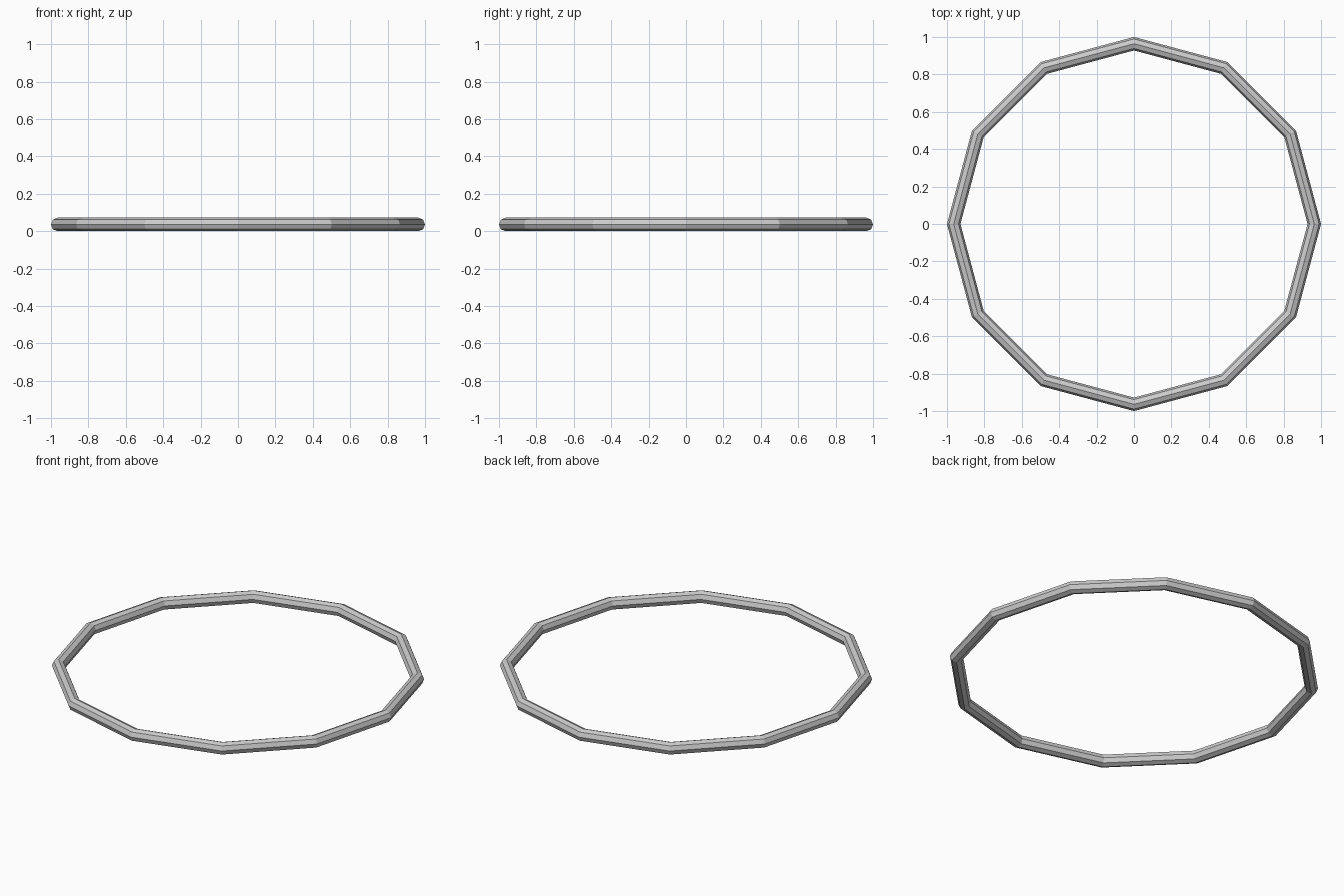
import bpy

if "Cube" in bpy.data.objects:
    bpy.data.objects.remove(bpy.data.objects["Cube"])

# Twelve-sided ring with a slim octagonal tube, resting on the ground
TUBE = 0.036
bpy.ops.mesh.primitive_torus_add(
    major_segments=12, minor_segments=8,
    major_radius=1 - TUBE, minor_radius=TUBE,
    location=(0, 0, TUBE))
ring = bpy.context.object
ring.name = "ring"
bpy.ops.object.shade_flat()
